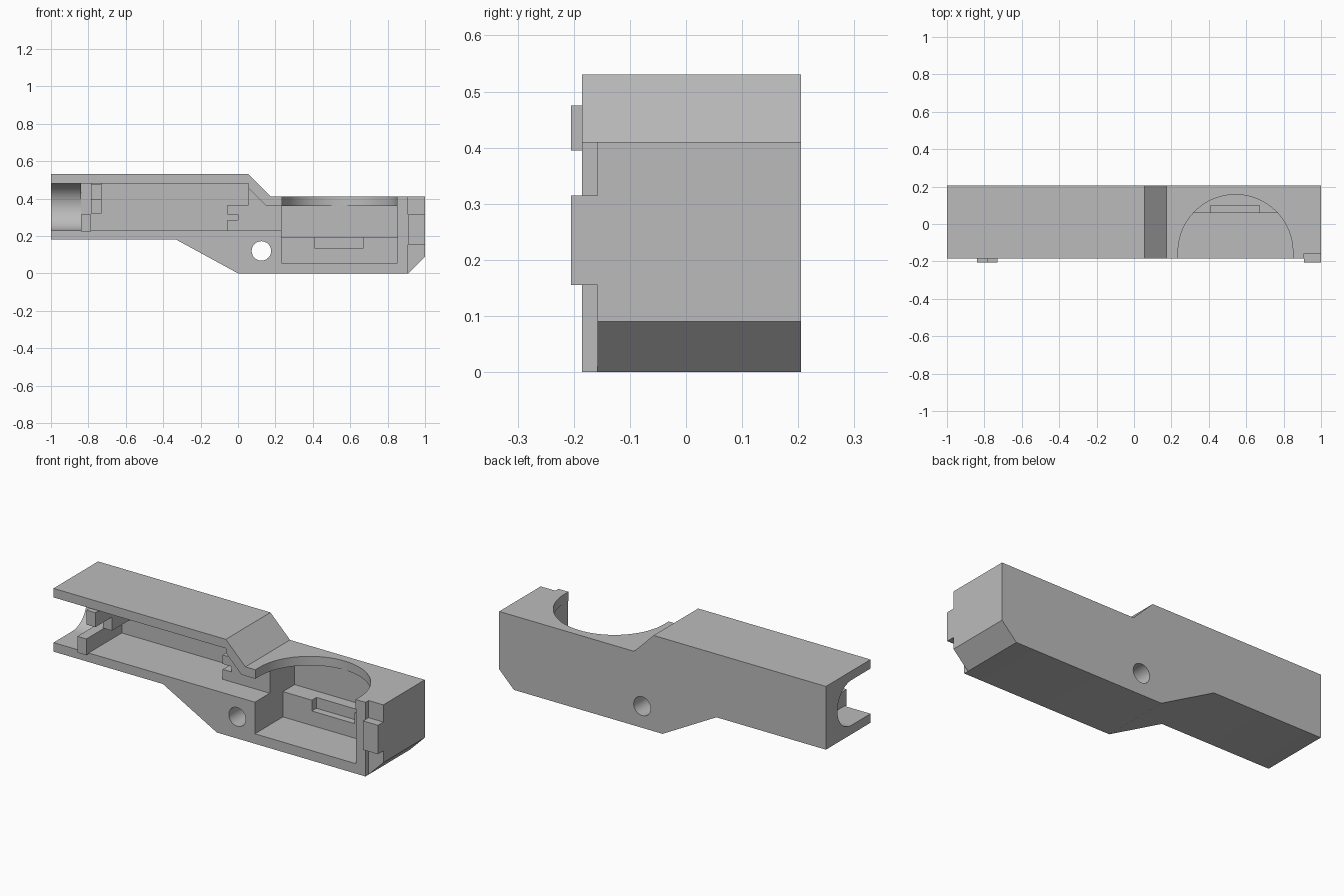
import bpy, bmesh, math
from mathutils import Vector

cube = bpy.data.objects.get("Cube")
if cube:
    bpy.data.objects.remove(cube, do_unlink=True)

grey = bpy.data.materials.new("plain grey")
grey.use_nodes = True
grey.diffuse_color = (0.5, 0.5, 0.5, 1)
grey.node_tree.nodes["Principled BSDF"].inputs["Base Color"].default_value = (0.5, 0.5, 0.5, 1)


def prism(name, pts, axis, lo, hi):
    """Extrude a 2D outline along one axis from lo to hi."""
    place = {"x": lambda u, v, w: (w, u, v),
             "y": lambda u, v, w: (u, w, v),
             "z": lambda u, v, w: (u, v, w)}[axis]
    bm = bmesh.new()
    a = [bm.verts.new(place(u, v, lo)) for u, v in pts]
    b = [bm.verts.new(place(u, v, hi)) for u, v in pts]
    bm.faces.new(a)
    bm.faces.new(b)
    for i in range(len(pts)):
        j = (i + 1) % len(pts)
        bm.faces.new((a[i], a[j], b[j], b[i]))
    bmesh.ops.recalc_face_normals(bm, faces=bm.faces)
    mesh = bpy.data.meshes.new(name)
    bm.to_mesh(mesh)
    bm.free()
    mesh.materials.append(grey)
    ob = bpy.data.objects.new(name, mesh)
    bpy.context.collection.objects.link(ob)
    return ob


def box(name, x, y, z):
    return prism(name, [(x[0], y[0]), (x[1], y[0]), (x[1], y[1]), (x[0], y[1])], "z", *z)


def arc(cx, cy, r, start, end, n):
    angles = [math.radians(start + (end - start) * i / n) for i in range(n + 1)]
    return [(cx + r * math.cos(t), cy + r * math.sin(t)) for t in angles]


def cut(target, cutter):
    cutter.hide_render = True
    mod = target.modifiers.new("cut", "BOOLEAN")
    mod.operation = "DIFFERENCE"
    mod.solver = "EXACT"
    mod.object = cutter
    bpy.context.view_layer.objects.active = target
    bpy.ops.object.modifier_apply(modifier=mod.name)
    bpy.data.objects.remove(cutter, do_unlink=True)


FRONT, BACK, OUT = -0.185, 0.205, -0.4

# Housing half shell
housing = prism("housing", [(-1, 0.18), (-0.33, 0.18), (0, 0), (0.91, 0), (1, 0.09),
                            (1, 0.41), (0.175, 0.41), (0.055, 0.53), (-1, 0.53)],
                "y", FRONT, BACK)

# Round-bottomed mouth at the end
mouth = arc(-0.02, 0.355, 0.125, -90, 90, 32) + [(OUT, 0.48), (OUT, 0.23)]
cut(housing, prism("mouth_cutter", mouth, "x", -1.2, -0.83))

# Long chamber and the shallow channel leading to the round bay
cut(housing, prism("chamber_cutter", [(-0.84, 0.23), (0, 0.23), (0, 0.365), (0.055, 0.365),
                                      (0.055, 0.48), (-0.84, 0.48)], "y", OUT, 0.105))
cut(housing, prism("channel_cutter", [(-0.02, 0.23), (0.25, 0.23), (0.25, 0.36), (0.15, 0.36),
                                      (0.055, 0.455), (-0.02, 0.455)], "y", OUT, -0.055))

# Bay: lower pocket, wide upper pocket, notch in the ledge, round opening
cut(housing, box("lower_pocket_cutter", (0.233, 0.852), (OUT, 0.06), (0.055, 0.3)))
cut(housing, box("upper_pocket_cutter", (0.233, 0.852), (OUT, 0.162), (0.195, 0.36)))
cut(housing, box("notch_cutter", (0.41, 0.67), (0.03, 0.1), (0.135, 0.25)))
opening = arc(0.5425, -0.15, 0.307, 0, 180, 64) + [(0.2355, OUT), (0.8495, OUT)]
cut(housing, prism("opening_cutter", opening, "z", 0.3, 0.6))

# Rivet hole and stepped end
cut(housing, prism("hole_cutter", arc(0.125, 0.12, 0.052, 0, 348.75, 31), "y", -1, 1))
cut(housing, box("end_step_cutter", (0.91, 1.2), (OUT, -0.158), (-0.2, 0.7)))

# Tab on the stepped end
tab = box("end_tab", (0.91, 1), (-0.205, -0.15), (0.155, 0.315))

# Retaining clips inside the long chamber
parts = [
    housing, tab,
    box("lower_clip", (-0.84, -0.785), (-0.205, 0.11), (0.225, 0.315)),
    box("upper_clip_peg", (-0.785, -0.73), (-0.205, 0.11), (0.395, 0.475)),
    box("upper_clip_web", (-0.785, -0.73), (-0.06, 0.11), (0.32, 0.485)),
    box("upper_arm", (-0.055, 0.01), (-0.055, 0.11), (0.315, 0.365)),
    box("lower_arm", (-0.055, 0.01), (-0.055, 0.11), (0.225, 0.285)),
]

# Smooth the curved walls, keep corners sharp
for ob in bpy.context.scene.objects:
    ob.select_set(ob in parts)
bpy.context.view_layer.objects.active = housing
bpy.ops.object.shade_smooth_by_angle(angle=math.radians(30))
